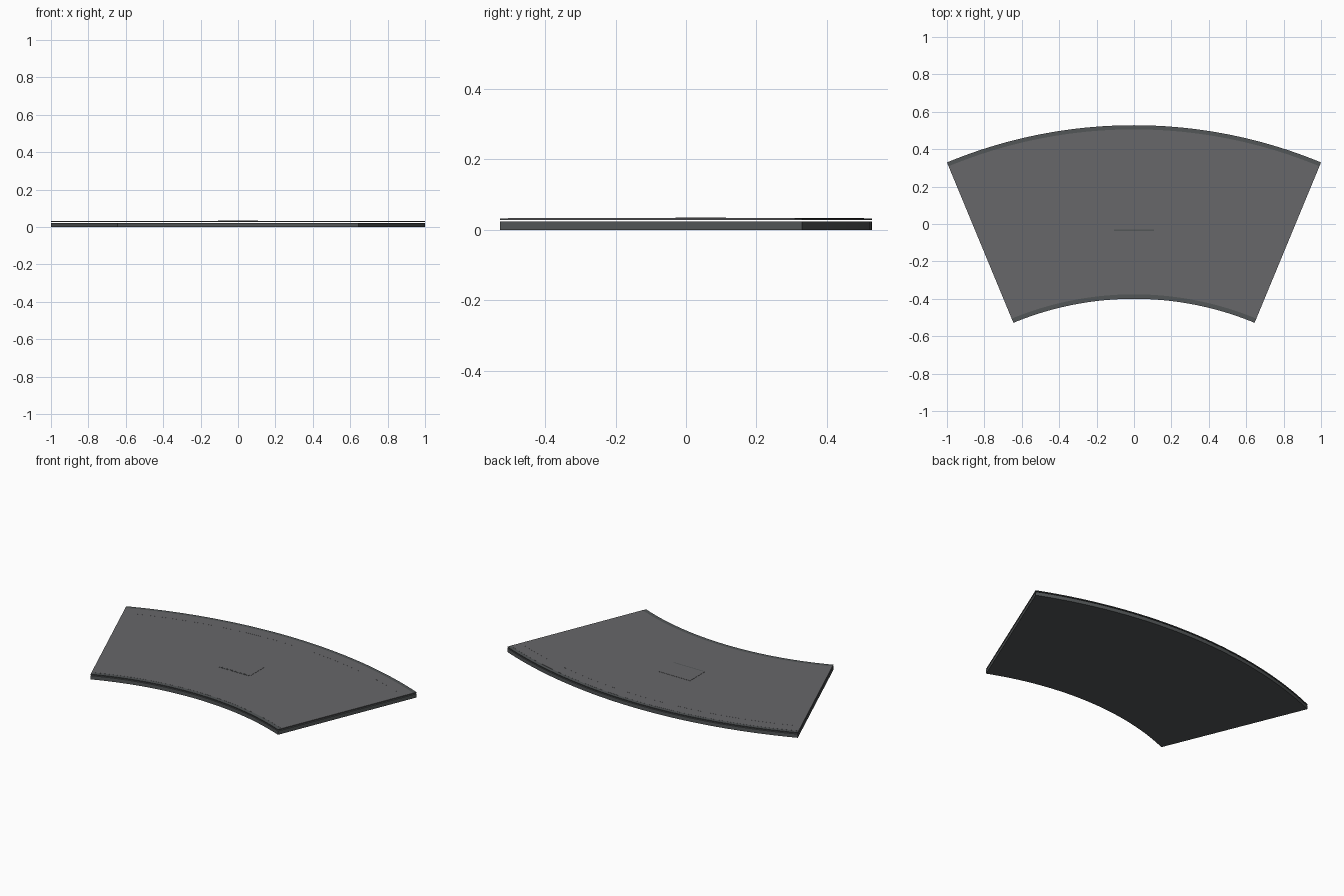
import bpy, bmesh, math

if "Cube" in bpy.data.objects:
    bpy.data.objects.remove(bpy.data.objects["Cube"])

CY = -2.085                 # centre of the arcs
R_IN, R_OUT = 1.685, 2.613
HALF = math.radians(22.5)


def material(name, rgb):
    m = bpy.data.materials.new(name)
    m.diffuse_color = (*rgb, 1)
    m.use_nodes = True
    m.node_tree.nodes["Principled BSDF"].inputs["Base Color"].default_value = m.diffuse_color
    return m


def finish(name, bm, mat):
    bmesh.ops.recalc_face_normals(bm, faces=bm.faces)
    me = bpy.data.meshes.new(name)
    bm.to_mesh(me)
    bm.free()
    ob = bpy.data.objects.new(name, me)
    bpy.context.collection.objects.link(ob)
    me.materials.append(mat)
    bpy.context.view_layer.objects.active = ob
    ob.select_set(True)
    bpy.ops.object.shade_smooth_by_angle(angle=math.radians(30))
    ob.select_set(False)
    return ob


def sector(name, r0, r1, z0, z1, mat, half=HALF, n=48):
    """Solid slice of a ring, swept from a rectangular section."""
    bm = bmesh.new()
    rows = []
    for i in range(n + 1):
        a = -half + 2 * half * i / n
        rows.append([bm.verts.new((r * math.sin(a), CY + r * math.cos(a), z))
                     for r, z in ((r0, z0), (r1, z0), (r1, z1), (r0, z1))])
    for a, b in zip(rows, rows[1:]):
        for k in range(4):
            j = (k + 1) % 4
            bm.faces.new((a[k], a[j], b[j], b[k]))
    bm.faces.new(rows[0])
    bm.faces.new(rows[-1])
    return finish(name, bm, mat)


def box(name, x, y0, y1, z0, z1, mat):
    bm = bmesh.new()
    bmesh.ops.create_cube(bm, size=1)
    for v in bm.verts:
        v.co = (v.co.x * 2 * x, (y0 + y1) / 2 + v.co.y * (y1 - y0),
                (z0 + z1) / 2 + v.co.z * (z1 - z0))
    return finish(name, bm, mat)


body = material("body_grey", (0.085, 0.092, 0.095))
top = material("top_grey", (0.135, 0.135, 0.142))

# Lower slab
sector("base_slab", R_IN, R_OUT, 0, 0.023, body)
# Thin top layer: edge bands and the panel between them
sector("inner_edge_band", R_IN, R_IN + 0.024, 0.028, 0.0325, body)
sector("outer_edge_band", R_OUT - 0.022, R_OUT, 0.028, 0.0325, body)
sector("top_panel", R_IN + 0.024, R_OUT - 0.022, 0.028, 0.033, top)
# Fine seam line near the outer edge
sector("seam_line", 2.523, 2.526, 0.033, 0.0333, top, half=math.radians(21.5))
# Raised centre hatch with a slim front lip
box("centre_hatch", 0.107, -0.03, 0.113, 0.033, 0.0343, top)
box("hatch_lip", 0.107, -0.038, -0.03, 0.033, 0.0338, body)
